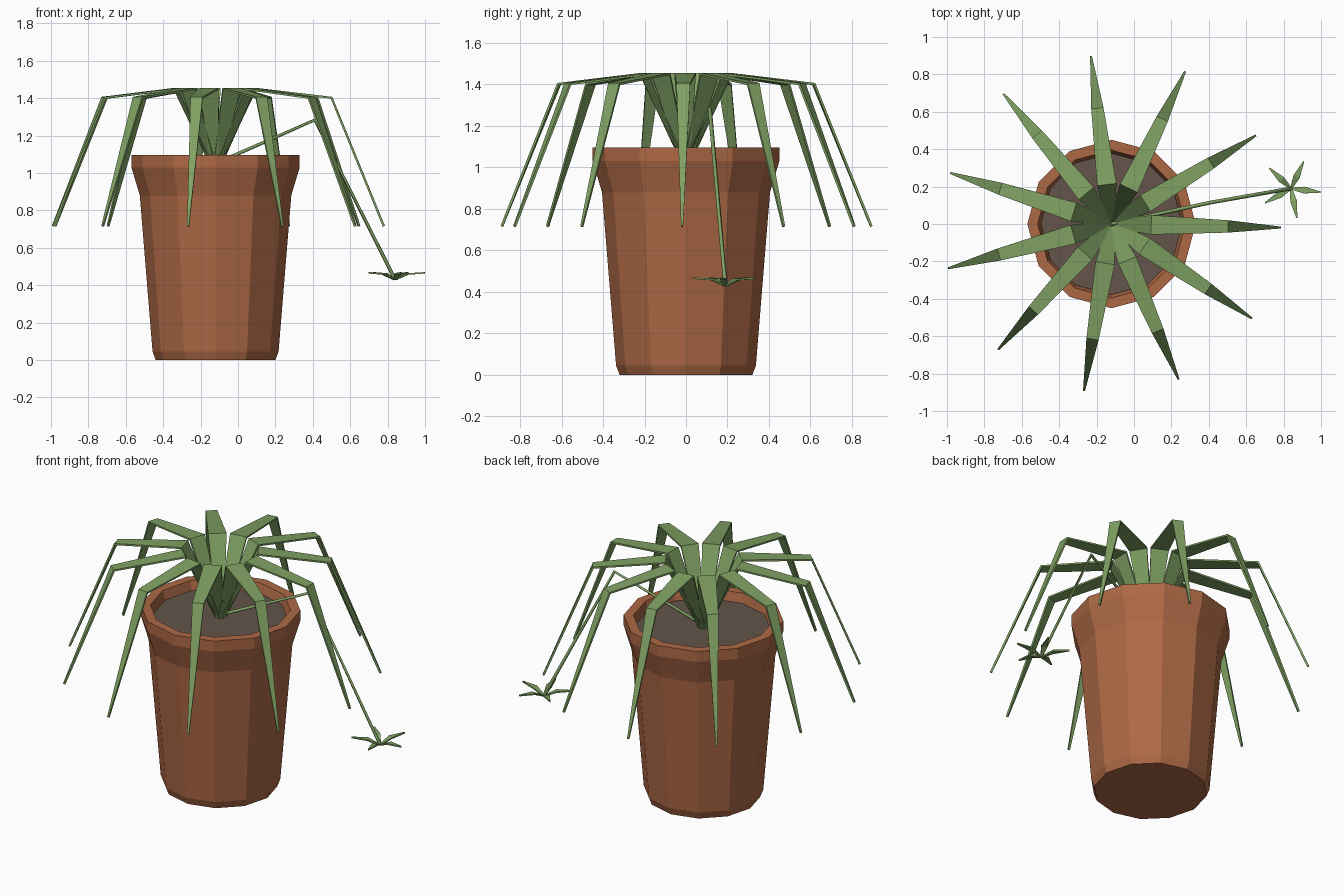
import bpy, bmesh, math
from mathutils import Vector

if "Cube" in bpy.data.objects:
    bpy.data.objects.remove(bpy.data.objects["Cube"])

CX = -0.12  # pot axis


def material(name, rgb):
    m = bpy.data.materials.new(name)
    m.diffuse_color = (*rgb, 1)
    m.use_nodes = True
    m.node_tree.nodes["Principled BSDF"].inputs["Base Color"].default_value = m.diffuse_color
    return m


TERRACOTTA = material("terracotta", (0.42, 0.14, 0.06))
SOIL = material("soil", (0.125, 0.09, 0.07))
GREEN = material("leaf green", (0.215, 0.36, 0.125))


def finish(name, bm, mat):
    me = bpy.data.meshes.new(name)
    bmesh.ops.recalc_face_normals(bm, faces=bm.faces)
    bm.to_mesh(me)
    bm.free()
    me.materials.append(mat)
    ob = bpy.data.objects.new(name, me)
    bpy.context.collection.objects.link(ob)
    return ob


def lathe(name, profile, mat, sides=12):
    """Turned solid around the pot axis, capped at both ends."""
    bm = bmesh.new()
    rings = [[bm.verts.new((CX + r * math.cos(math.tau * i / sides),
                            r * math.sin(math.tau * i / sides), z))
              for i in range(sides)] for r, z in profile]
    for a, b in zip(rings, rings[1:]):
        for i in range(sides):
            j = (i + 1) % sides
            bm.faces.new((a[i], a[j], b[j], b[i]))
    bm.faces.new(rings[0])
    bm.faces.new(rings[-1])
    return finish(name, bm, mat)


def rosette(name, centre, count, start, stations, thickness):
    """Ring of bent strap leaves; stations are (radius, height, width)."""
    bm = bmesh.new()
    for k in range(count):
        a = math.radians(start + 360 * k / count)
        out = Vector((math.cos(a), math.sin(a), 0))
        side = Vector((-math.sin(a), math.cos(a), 0))
        rows = []
        for r, z, w in stations:
            p = Vector(centre) + out * r + Vector((0, 0, z))
            rows.append([bm.verts.new(p - side * w / 2), bm.verts.new(p + side * w / 2)])
        for p, q in zip(rows, rows[1:]):
            bm.faces.new((p[0], q[0], q[1], p[1]))
    ob = finish(name, bm, GREEN)
    mod = ob.modifiers.new("thickness", 'SOLIDIFY')
    mod.thickness = thickness
    mod.offset = 0
    return ob


# Pot with flared rim, and the soil inside it
lathe("pot", [(0.32, 0), (0.337, 0.045), (0.405, 0.88), (0.45, 1.03),
              (0.45, 1.095), (0.395, 1.095), (0.37, 1.0)], TERRACOTTA)
lathe("soil", [(0.37, 1.0), (0.378, 1.04)], SOIL)

# Main plant
rosette("leaves", (CX, 0, 0), 11, -1.2,
        [(0.015, 1.03, 0.04), (0.215, 1.45, 0.104), (0.62, 1.402, 0.066), (0.9, 0.715, 0.01)],
        0.012)

# Hanging runner
curve = bpy.data.curves.new("runner", 'CURVE')
curve.dimensions = '3D'
curve.bevel_depth = 0.01
curve.bevel_resolution = 0
curve.use_fill_caps = True
path = [(CX, 0, 1.05), (0.41, 0.115, 1.283), (0.84, 0.19, 0.43)]
spline = curve.splines.new('POLY')
spline.points.add(len(path) - 1)
for pt, co in zip(spline.points, path):
    pt.co = (*co, 1)
curve.materials.append(GREEN)
bpy.context.collection.objects.link(bpy.data.objects.new("runner", curve))

# Plantlet at the runner's end
rosette("plantlet", (0.84, 0.19, 0.43), 5, -7,
        [(0.005, 0, 0.012), (0.07, 0.03, 0.036), (0.16, 0.036, 0.006)], 0.008)
